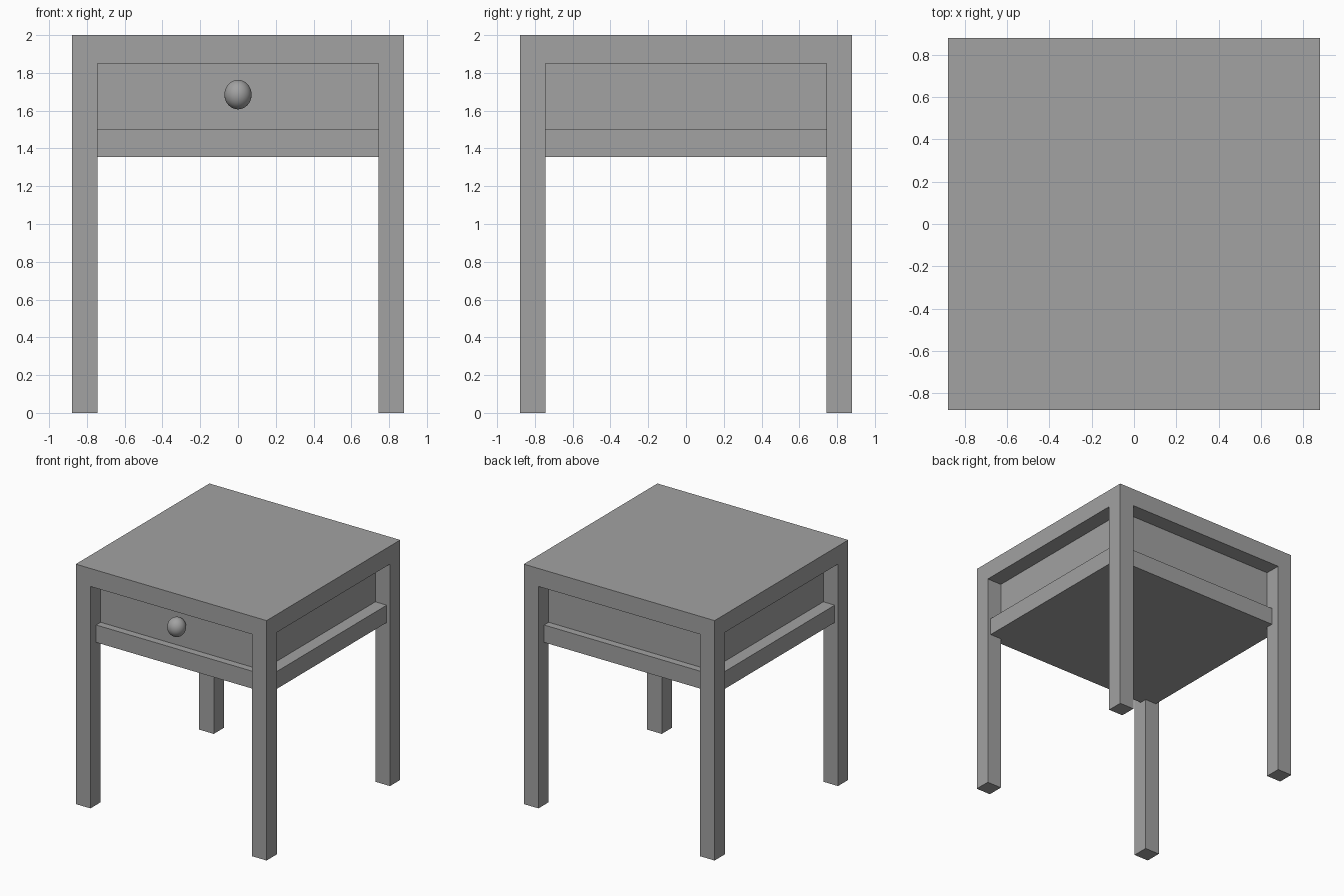
import bpy
import bmesh
from mathutils import Vector

default = bpy.data.objects.get("Cube")
if default:
    bpy.data.objects.remove(default, do_unlink=True)

HALF = 0.88            # half width of the table
INNER = 0.745          # inner faces of the legs
TOP_Z, TOP_UNDER = 2.0, 1.85
RAIL_TOP, RAIL_UNDER = 1.5, 1.355

grey = bpy.data.materials.new("plain_grey")
grey.use_nodes = True
grey.diffuse_color = (0.36, 0.36, 0.36, 1)
grey.node_tree.nodes["Principled BSDF"].inputs["Base Color"].default_value = grey.diffuse_color


def finish(name, bm):
    """Turn a bmesh into a named grey object."""
    bmesh.ops.recalc_face_normals(bm, faces=bm.faces)
    mesh = bpy.data.meshes.new(name)
    bm.to_mesh(mesh)
    bm.free()
    mesh.materials.append(grey)
    obj = bpy.data.objects.new(name, mesh)
    bpy.context.collection.objects.link(obj)
    return obj


def extrude(bm, faces, dz):
    result = bmesh.ops.extrude_face_region(bm, geom=faces)
    verts = [v for v in result["geom"] if isinstance(v, bmesh.types.BMVert)]
    bmesh.ops.translate(bm, verts=verts, vec=(0, 0, dz))


def sheet(bm, x_steps, y_steps, z, keep):
    """Flat grid of cells, keeping those accepted by keep(column, row)."""
    rows = [[bm.verts.new((x, y, z)) for x in x_steps] for y in y_steps]
    cells = {}
    for j in range(3):
        for i in range(3):
            if keep(i, j):
                cells[i, j] = bm.faces.new((rows[j][i], rows[j][i + 1],
                                            rows[j + 1][i + 1], rows[j + 1][i]))
    bmesh.ops.delete(bm, geom=[v for v in bm.verts if not v.link_faces], context='VERTS')
    return cells


def merge_flat(bm):
    bmesh.ops.recalc_face_normals(bm, faces=bm.faces)
    bmesh.ops.dissolve_limit(bm, angle_limit=0.01, verts=bm.verts, edges=bm.edges)


# Tabletop with four legs, as one flush frame
bm = bmesh.new()
steps = (-HALF, -INNER, INNER, HALF)
cells = sheet(bm, steps, steps, TOP_Z, lambda i, j: True)
extrude(bm, list(bm.faces), TOP_UNDER - TOP_Z)
bmesh.ops.recalc_face_normals(bm, faces=bm.faces)
bm.faces.ensure_lookup_table()
corners = []
for f in bm.faces:
    c = f.calc_center_median()
    if abs(c.z - TOP_UNDER) < 0.001 and min(abs(c.x), abs(c.y)) > INNER:
        corners.append(f)
result = bmesh.ops.extrude_discrete_faces(bm, faces=corners)
for f in result["faces"]:
    bmesh.ops.translate(bm, verts=f.verts, vec=(0, 0, -TOP_UNDER))
bmesh.ops.remove_doubles(bm, verts=bm.verts, dist=0.0001)
merge_flat(bm)
finish("tabletop_and_legs", bm)

# Cross-shaped bottom shelf whose arms form the rails between the legs
bm = bmesh.new()
sheet(bm, (-0.85, -INNER, INNER, 0.85), (-0.805, -INNER, INNER, 0.805),
      RAIL_UNDER, lambda i, j: i == 1 or j == 1)
extrude(bm, list(bm.faces), RAIL_TOP - RAIL_UNDER)
merge_flat(bm)
finish("bottom_rails", bm)

# Recessed drawer box
bm = bmesh.new()
bmesh.ops.create_cube(bm, size=1)
bmesh.ops.scale(bm, verts=bm.verts, vec=(2 * INNER, 2 * INNER, TOP_UNDER - RAIL_TOP))
bmesh.ops.translate(bm, verts=bm.verts, vec=Vector((0, 0, (TOP_UNDER + RAIL_TOP) / 2)))
finish("drawer_box", bm)

# Round drawer knob
bm = bmesh.new()
bmesh.ops.create_uvsphere(bm, u_segments=32, v_segments=16, radius=1)
bmesh.ops.scale(bm, verts=bm.verts, vec=(0.072, 0.072, 0.078))
bmesh.ops.translate(bm, verts=bm.verts, vec=(0, -0.808, 1.685))
for f in bm.faces:
    f.smooth = True
finish("drawer_knob", bm)
